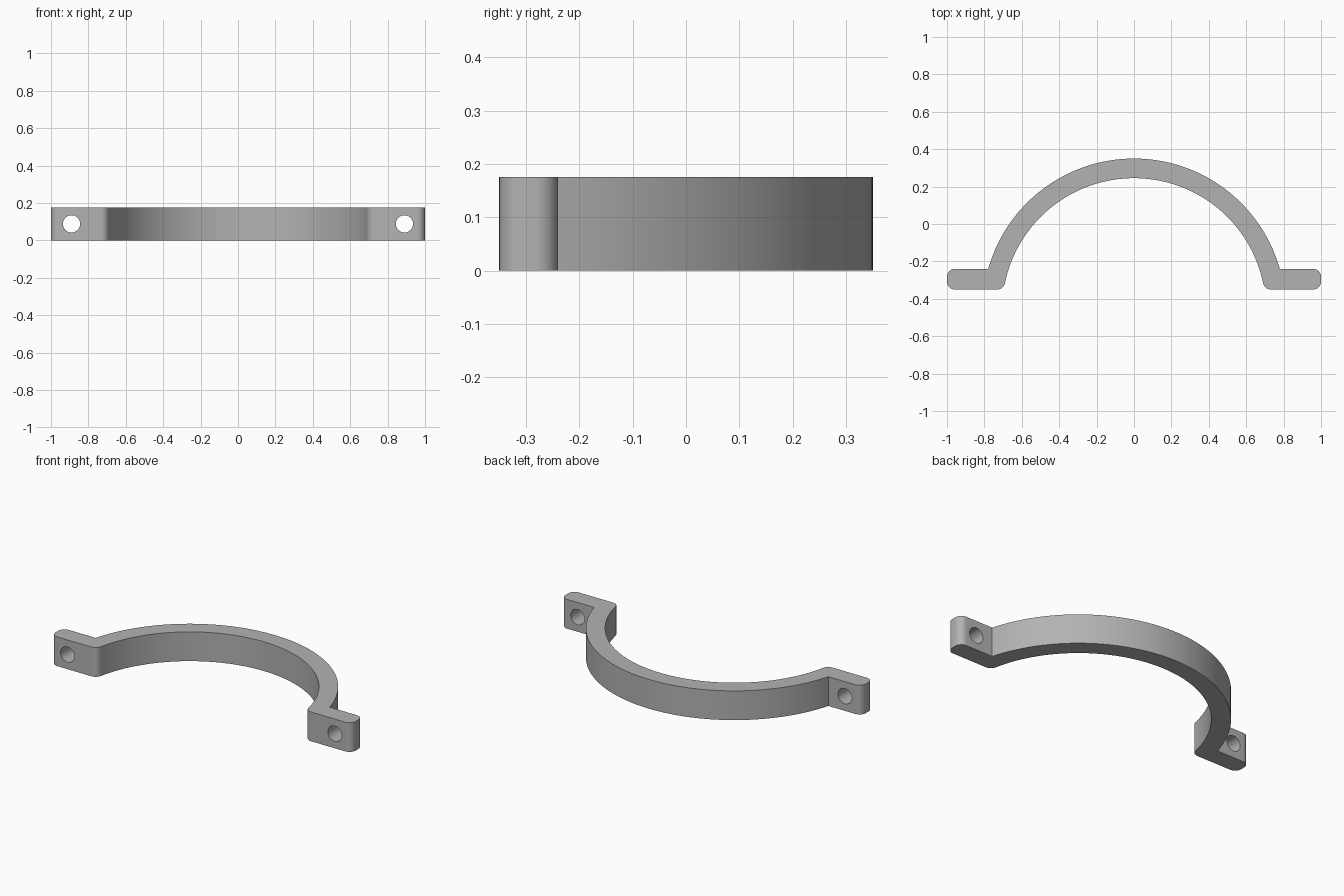
import bpy
import bmesh
from math import sin, cos, atan2, sqrt, pi, radians

cube = bpy.data.objects.get("Cube")
if cube:
    bpy.data.objects.remove(cube, do_unlink=True)

# Main dimensions
HEIGHT = 0.176
FRONT, TAB_BACK, APEX = -0.35, -0.24, 0.35
OUTER_R, INNER_R = 0.81, 0.705
CENTRE_Y = APEX - OUTER_R
CORNER_R, HOLE_R, HOLE_X = 0.042, 0.046, 0.89


def arc(cx, cy, radius, start, end, steps):
    """Points along an arc in the plan, ends included."""
    angles = [start + (end - start) * i / steps for i in range(steps + 1)]
    return [(cx + radius * cos(a), cy + radius * sin(a)) for a in angles]


# Half of the plan outline: outer arch, tab with rounded corners, inner arch
fillet_y = FRONT + CORNER_R
fillet_x = sqrt((INNER_R + CORNER_R) ** 2 - (fillet_y - CENTRE_Y) ** 2)
inner_end = atan2(fillet_y - CENTRE_Y, fillet_x)
outer_end = atan2(TAB_BACK - CENTRE_Y, sqrt(OUTER_R ** 2 - (TAB_BACK - CENTRE_Y) ** 2))
tab_x = 1 - CORNER_R

half = arc(0, CENTRE_Y, OUTER_R, pi / 2, outer_end, 40)
half += arc(tab_x, TAB_BACK - CORNER_R, CORNER_R, pi / 2, 0, 10)
half += arc(tab_x, fillet_y, CORNER_R, 0, -pi / 2, 10)
half += arc(fillet_x, fillet_y, CORNER_R, -pi / 2, inner_end - pi, 10)
half += arc(0, CENTRE_Y, INNER_R, inner_end, pi / 2, 40)[1:]
outline = half + [(-x, y) for x, y in reversed(half[1:-1])]

# Clamp body: extruded outline
bm = bmesh.new()
base = bm.faces.new([bm.verts.new((x, y, 0)) for x, y in outline])
top = bmesh.ops.extrude_face_region(bm, geom=[base], use_keep_orig=True)["geom"]
bmesh.ops.translate(bm, vec=(0, 0, HEIGHT),
                    verts=[v for v in top if isinstance(v, bmesh.types.BMVert)])
bmesh.ops.recalc_face_normals(bm, faces=bm.faces)
mesh = bpy.data.meshes.new("clamp_bracket")
bm.to_mesh(mesh)
bm.free()
clamp = bpy.data.objects.new("clamp_bracket", mesh)
bpy.context.collection.objects.link(clamp)

grey = bpy.data.materials.new("plain grey")
grey.use_nodes = True
colour = (0.45, 0.45, 0.45, 1)
grey.diffuse_color = colour
grey.node_tree.nodes["Principled BSDF"].inputs["Base Color"].default_value = colour
mesh.materials.append(grey)

# Bolt holes through both tabs
for side, name in ((1, "left"), (-1, "right")):
    bpy.ops.mesh.primitive_cylinder_add(
        vertices=40, radius=HOLE_R, depth=0.3, rotation=(pi / 2, 0, 0),
        location=(side * HOLE_X, (FRONT + TAB_BACK) / 2, HEIGHT / 2))
    cutter = bpy.context.object
    cutter.name = name + "_bolt_hole_cutter"
    cutter.data.materials.append(grey)
    cut = clamp.modifiers.new(name + " bolt hole", "BOOLEAN")
    cut.operation = "DIFFERENCE"
    cut.solver = "EXACT"
    cut.object = cutter
    bpy.context.view_layer.objects.active = clamp
    bpy.ops.object.modifier_apply(modifier=cut.name)
    bpy.data.objects.remove(cutter, do_unlink=True)

# Smooth curved walls, crisp rims
bpy.ops.object.select_all(action="DESELECT")
clamp.select_set(True)
bpy.context.view_layer.objects.active = clamp
bpy.ops.object.shade_smooth_by_angle(angle=radians(30))
